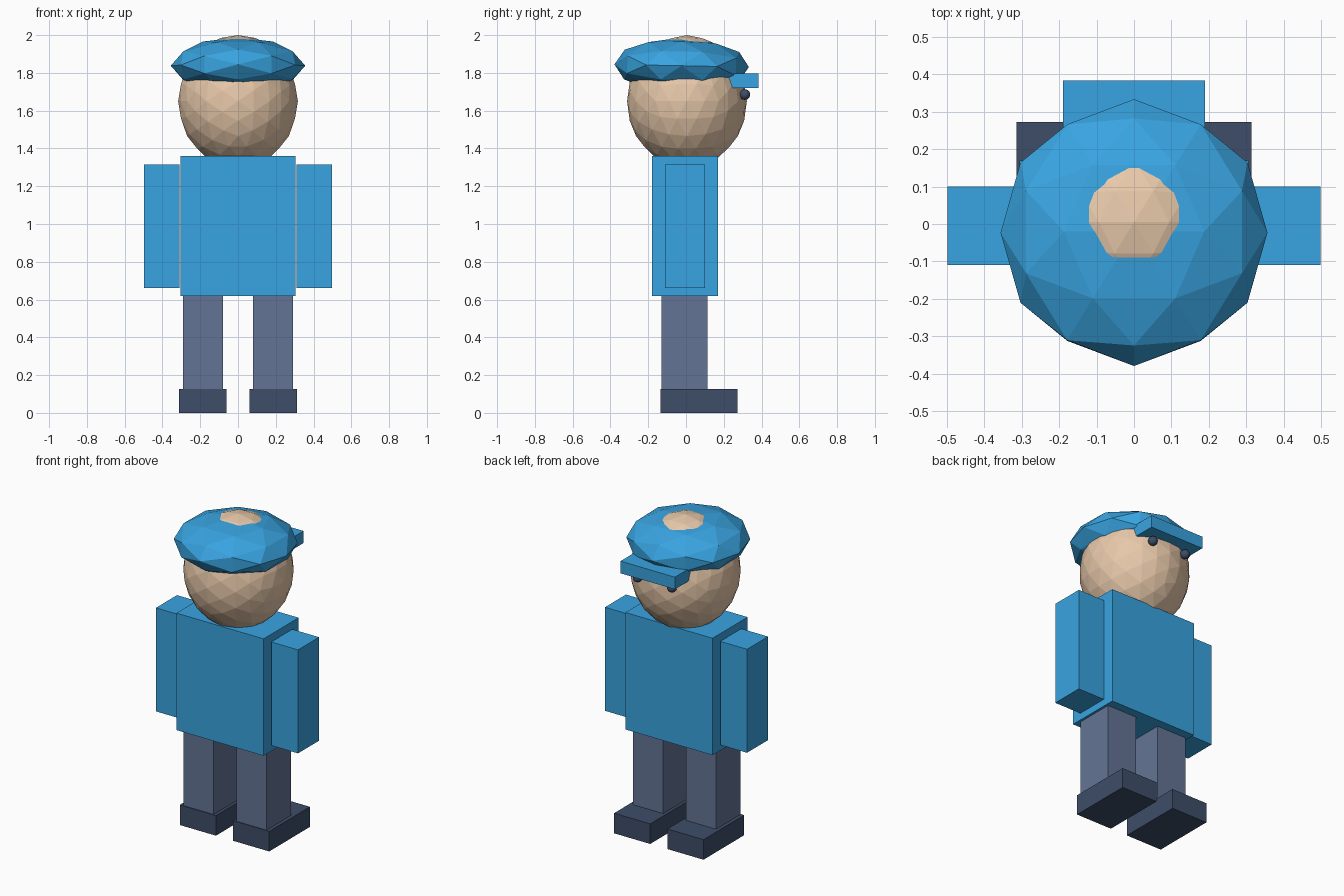
import bpy, bmesh, math
from mathutils import Matrix, Vector

if "Cube" in bpy.data.objects:
    bpy.data.objects.remove(bpy.data.objects["Cube"])


def material(name, rgb):
    m = bpy.data.materials.new(name)
    m.diffuse_color = (*rgb, 1)
    m.use_nodes = True
    m.node_tree.nodes["Principled BSDF"].inputs["Base Color"].default_value = m.diffuse_color
    return m


BLUE = material("blue cloth", (0.04, 0.37, 0.75))
SKIN = material("skin", (0.80, 0.58, 0.40))
SLATE = material("slate cloth", (0.127, 0.175, 0.30))
NAVY = material("dark navy", (0.047, 0.075, 0.14))


def finish(name, bm, mat):
    mesh = bpy.data.meshes.new(name)
    bm.to_mesh(mesh)
    bm.free()
    mesh.materials.append(mat)
    ob = bpy.data.objects.new(name, mesh)
    bpy.context.collection.objects.link(ob)
    return ob


def box(name, lo, hi, mat):
    lo, hi = Vector(lo), Vector(hi)
    bm = bmesh.new()
    bmesh.ops.create_cube(bm, size=1, matrix=Matrix.Translation((lo + hi) / 2)
                          @ Matrix.Diagonal((*(hi - lo), 1)))
    return finish(name, bm, mat)


def ball(name, centre, radii, detail, mat, tilt=0):
    # icosphere turned so its two-fold axes lie along x, y and z
    align = Matrix.Rotation(-math.atan(2 / (1 + math.sqrt(5))), 4, 'Y')
    bm = bmesh.new()
    bmesh.ops.create_icosphere(bm, subdivisions=detail, radius=1)
    bmesh.ops.transform(bm, verts=bm.verts, matrix=Matrix.Translation(centre)
                        @ Matrix.Rotation(tilt, 4, 'X')
                        @ Matrix.Diagonal((*radii, 1)) @ align)
    return finish(name, bm, mat)


def pair(name, lo, hi, mat):
    box("right_" + name, lo, hi, mat)
    box("left_" + name, (-hi[0], lo[1], lo[2]), (-lo[0], hi[1], hi[2]), mat)


# Body and limbs
box("torso", (-0.305, -0.18, 0.62), (0.305, 0.17, 1.36), BLUE)
pair("arm", (0.31, -0.11, 0.66), (0.497, 0.10, 1.315), BLUE)
pair("leg", (0.08, -0.13, 0.12), (0.29, 0.115, 0.63), SLATE)
pair("shoe", (0.06, -0.135, 0.0), (0.313, 0.272, 0.127), NAVY)

# Head and eyes
ball("head", (0, 0.005, 1.65), (0.317, 0.317, 0.35), 3, SKIN)
for side, x in (("right", 0.12), ("left", -0.12)):
    ball(side + "_eye", (x, 0.312, 1.685), (0.028,) * 3, 3, NAVY)

# Cap and peak
ball("cap", (0, -0.023, 1.838), (0.356, 0.356, 0.15), 2, BLUE, tilt=-0.02)
box("cap_peak", (-0.19, 0.18, 1.72), (0.19, 0.383, 1.797), BLUE)
